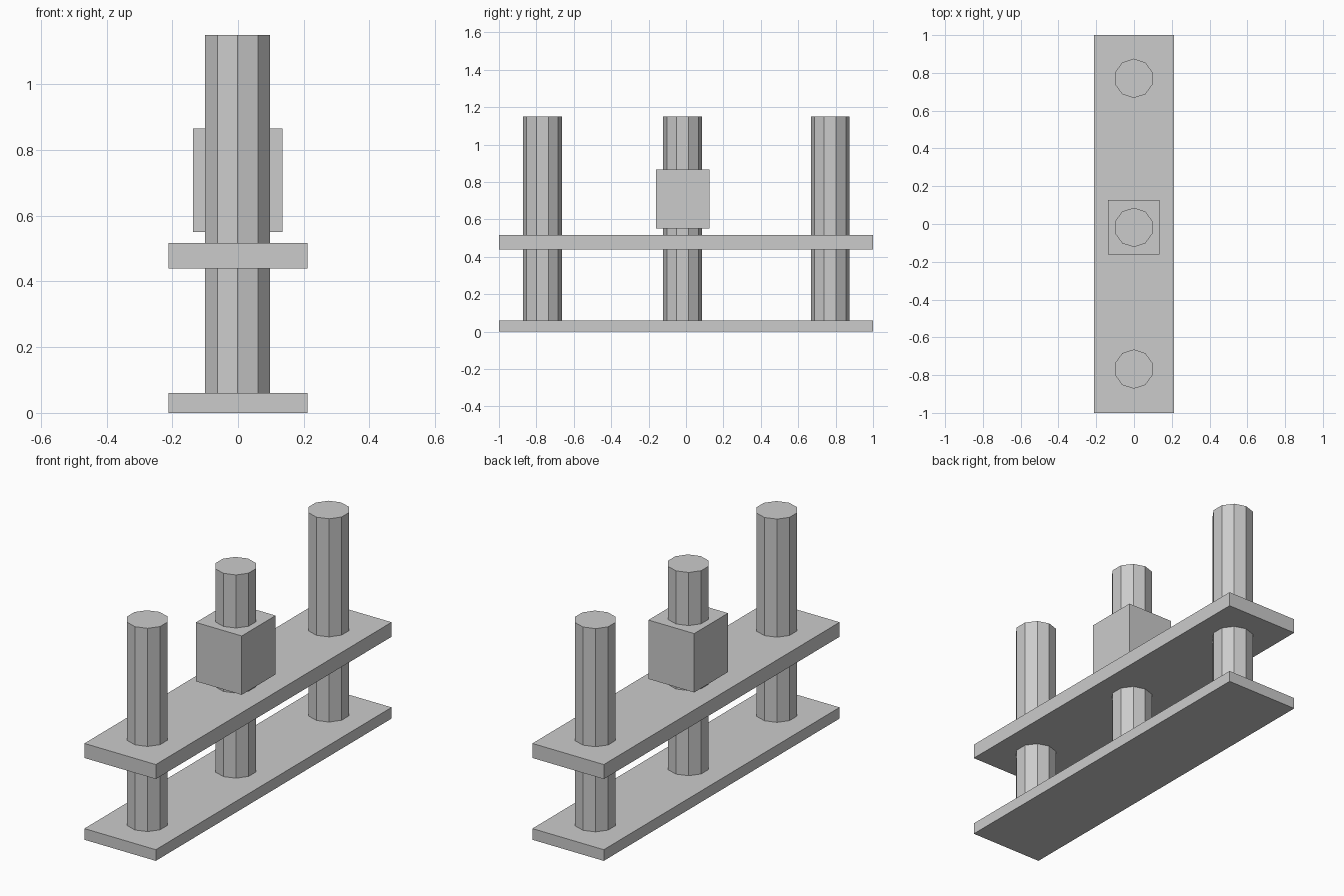
import bpy
import math

if "Cube" in bpy.data.objects:
    bpy.data.objects.remove(bpy.data.objects["Cube"])


def box(name, x, y, z):
    """Box from (min, max) ranges on each axis."""
    mid = [(a + b) / 2 for a, b in (x, y, z)]
    bpy.ops.mesh.primitive_cube_add(size=1, location=mid)
    ob = bpy.context.object
    ob.name = name
    ob.scale = [b - a for a, b in (x, y, z)]
    bpy.ops.object.transform_apply(location=False, rotation=False, scale=True)


def post(name, y, bottom=0.04, top=1.151, radius=0.104):
    """Ten-sided flat-shaded post with a corner facing +y."""
    bpy.ops.mesh.primitive_cylinder_add(
        vertices=10, radius=radius, depth=top - bottom,
        location=(-0.001, y, (top + bottom) / 2))
    ob = bpy.context.object
    ob.name = name


# Two long plates
box("bottom_plate", (-0.212, 0.212), (-1, 1), (0, 0.06))
box("upper_plate", (-0.212, 0.212), (-1, 1), (0.439, 0.517))

# Block around the middle post
box("middle_block", (-0.137, 0.135), (-0.161, 0.126), (0.55, 0.866))

# Three posts running through the upper plate
for name, y in (("front_post", -0.768), ("middle_post", -0.018), ("back_post", 0.771)):
    post(name, y)
